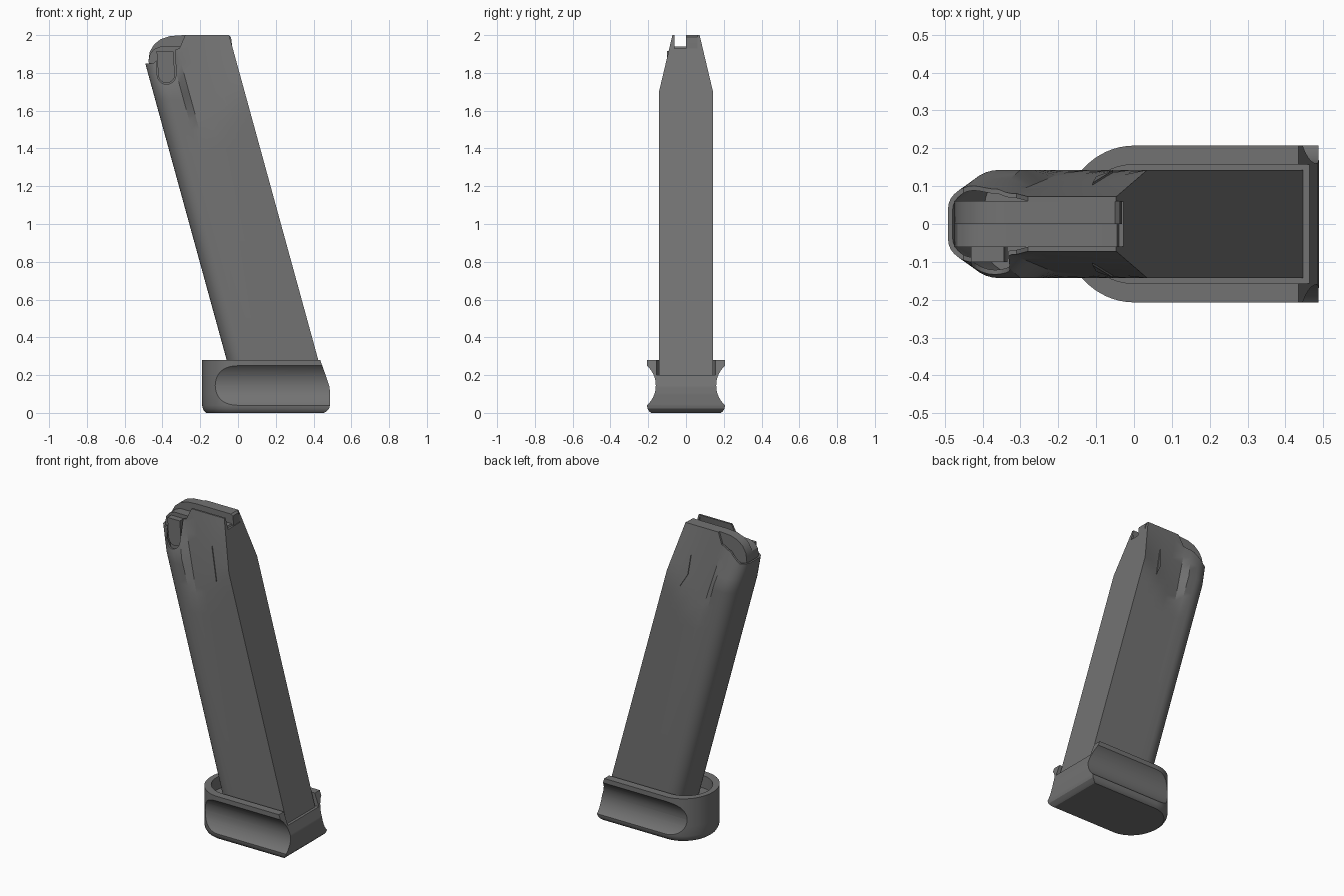
import bpy, bmesh, math

if "Cube" in bpy.data.objects:
    bpy.data.objects.remove(bpy.data.objects["Cube"])

steel = bpy.data.materials.new("dark grey steel")
steel.diffuse_color = (0.17, 0.17, 0.17, 1)
steel.use_nodes = True
steel.node_tree.nodes["Principled BSDF"].inputs["Base Color"].default_value = steel.diffuse_color


def loft(name, rings):
    """Skin a list of equal-length rings and cap both ends."""
    bm = bmesh.new()
    rows = [[bm.verts.new(p) for p in r] for r in rings]
    n = len(rows[0])
    for a, b in zip(rows, rows[1:]):
        for i in range(n):
            j = (i + 1) % n
            bm.faces.new((a[i], a[j], b[j], b[i]))
    bm.faces.new(rows[0][::-1])
    bm.faces.new(rows[-1])
    bmesh.ops.recalc_face_normals(bm, faces=bm.faces)
    me = bpy.data.meshes.new(name)
    bm.to_mesh(me)
    bm.free()
    me.materials.append(steel)
    ob = bpy.data.objects.new(name, me)
    bpy.context.collection.objects.link(ob)
    return ob


def side_prism(name, pts, y0, y1):
    """Extrude an x-z profile along y."""
    return loft(name, [[(x, y, z) for x, z in pts] for y in (y0, y1)])


def cut(ob, cutter):
    m = ob.modifiers.new("cut", 'BOOLEAN')
    m.operation, m.solver, m.object = 'DIFFERENCE', 'EXACT', cutter
    bpy.context.view_layer.objects.active = ob
    bpy.ops.object.modifier_apply(modifier=m.name)
    bpy.data.objects.remove(cutter)


def smooth(ob, angle=28):
    bpy.ops.object.select_all(action='DESELECT')
    ob.select_set(True)
    bpy.context.view_layer.objects.active = ob
    bpy.ops.object.shade_smooth_by_angle(angle=math.radians(angle))


# --- leaning tube: front edge line, and half width that pinches near the top
DEPTH = 0.485


def front_x(z):
    return -0.06 - 0.2745 * (z - 0.28)


def half_width(u, z):
    if u <= 0.15:
        start = 1.7
    elif u < 0.19:
        start = 1.7 - 0.32 * (u - 0.15) / 0.04
    else:
        start = 1.38 + 0.32 * (u - 0.19) / (DEPTH - 0.19)
    return 0.143 - 0.071 * max(0, z - start) / (2 - start)


def tube_ring(z, t=0):
    half = []
    for u in (DEPTH, 0.42, 0.35, 0.27, 0.19, 0.15):
        half.append((min(u, DEPTH - t), half_width(u, z) - t))
    w = half_width(0, z) - t
    for i in range(9):                       # rounded front corner
        a = math.pi / 2 * i / 8
        half.append((0.095 - (0.095 - t) * math.sin(a), w * (0.4 + 0.6 * math.cos(a))))
    f = front_x(z)
    return [(f + u, y, z) for u, y in half] + [(f + u, -y, z) for u, y in reversed(half)]


steps = [1.38 + 0.04 * i for i in range(8)]
upper = [1.7 + 0.05 * i for i in range(7)]
body = loft("magazine_tube", [tube_ring(z) for z in [0.19] + steps + upper])

# hollow mouth, lowered back wall and sloped front opening
cut(body, loft("cavity", [tube_ring(z, 0.012) for z in steps[4:] + upper + [2.05]]))
cut(body, side_prism("back_gap", [(-0.08, 1.93), (0.1, 1.93), (0.1, 2.1), (-0.08, 2.1)], -0.06, 0.06))
cut(body, side_prism("front_gap", [(-0.6, 1.85), (-0.45, 1.85), (-0.38, 1.91), (-0.31, 1.93),
                                   (-0.28, 2.0), (-0.28, 2.1), (-0.6, 2.1)], -0.3, 0.3))


def u_shape(cx, r, bottom, top, lean=0.03):
    pts = [(cx + r * math.cos(a), bottom + r + r * math.sin(a))
           for a in [math.pi * (1 + i / 10) for i in range(11)]]
    return pts + [(cx + r - lean * 0.3, top), (cx - r - lean * 0.3, top)]


cut(body, side_prism("side_notch", u_shape(-0.378, 0.05, 1.74, 2.1), -0.3, -0.05))
smooth(body)

# --- follower: tall half, low half and side tab
tall = [(-0.43, 1.7), (-0.474, 1.86), (-0.468, 1.91), (-0.445, 1.95), (-0.41, 1.978), (-0.36, 1.995),
        (-0.29, 2.0), (-0.05, 2.0), (-0.037, 1.99), (-0.032, 1.95), (-0.02, 1.7)]
smooth(side_prism("follower_high", tall, 0.0, 0.061))
low = [(-0.43, 1.7), (-0.474, 1.86), (-0.466, 1.9), (-0.445, 1.925), (-0.41, 1.94), (-0.045, 1.94),
       (-0.035, 1.92), (-0.02, 1.7)]
smooth(side_prism("follower_low", low, -0.061, 0.0))
smooth(side_prism("follower_tab", u_shape(-0.378, 0.044, 1.746, 1.915), -0.1, -0.05))

# --- small triangular nibs pressed out of both sides
for s, side in ((1, "left"), (-1, "right")):
    tri = [(-0.11, 1.82), (-0.055, 1.62), (-0.1, 1.70)]
    loft("nib_" + side, [[(x, s * (half_width(x - front_x(z), z) + d), z) for x, z in tri]
                         for d in (-0.005, 0.006)])


# --- base pad: half-round nose, sloped back, rounded bottom edge
def pad_ring(z, back, a, b):
    arc = [math.pi * (0.5 + i / 32) for i in range(33)]
    return [(back, b, z)] + [(a * math.cos(t), b * math.sin(t), z) for t in arc] + [(back, -b, z)]


rings = []
for z, back, inset in ((0, 0.455, 0.022), (0.008, 0.468, 0.012), (0.022, 0.482, 0.004), (0.04, 0.487, 0),
                       (0.10, 0.488, 0), (0.14, 0.484, 0), (0.20, 0.464, 0), (0.28, 0.435, 0)):
    rings.append(pad_ring(z, back, 0.19 - inset, 0.207 - inset))
pad = loft("base_pad", rings)
cut(pad, loft("pocket", [pad_ring(z, 0.6, 0.155, 0.157) for z in (0.2, 0.4)]))
for s in (1, -1):                            # finger scoops
    circle = [(s * 0.301 + 0.141 * math.cos(t), 0.145 + 0.141 * math.sin(t))
              for t in [math.tau * i / 64 for i in range(64)]]
    cut(pad, loft("scoop", [[(x, y, z) for y, z in circle] for x in (-0.4, 0.7)]))
smooth(pad)
